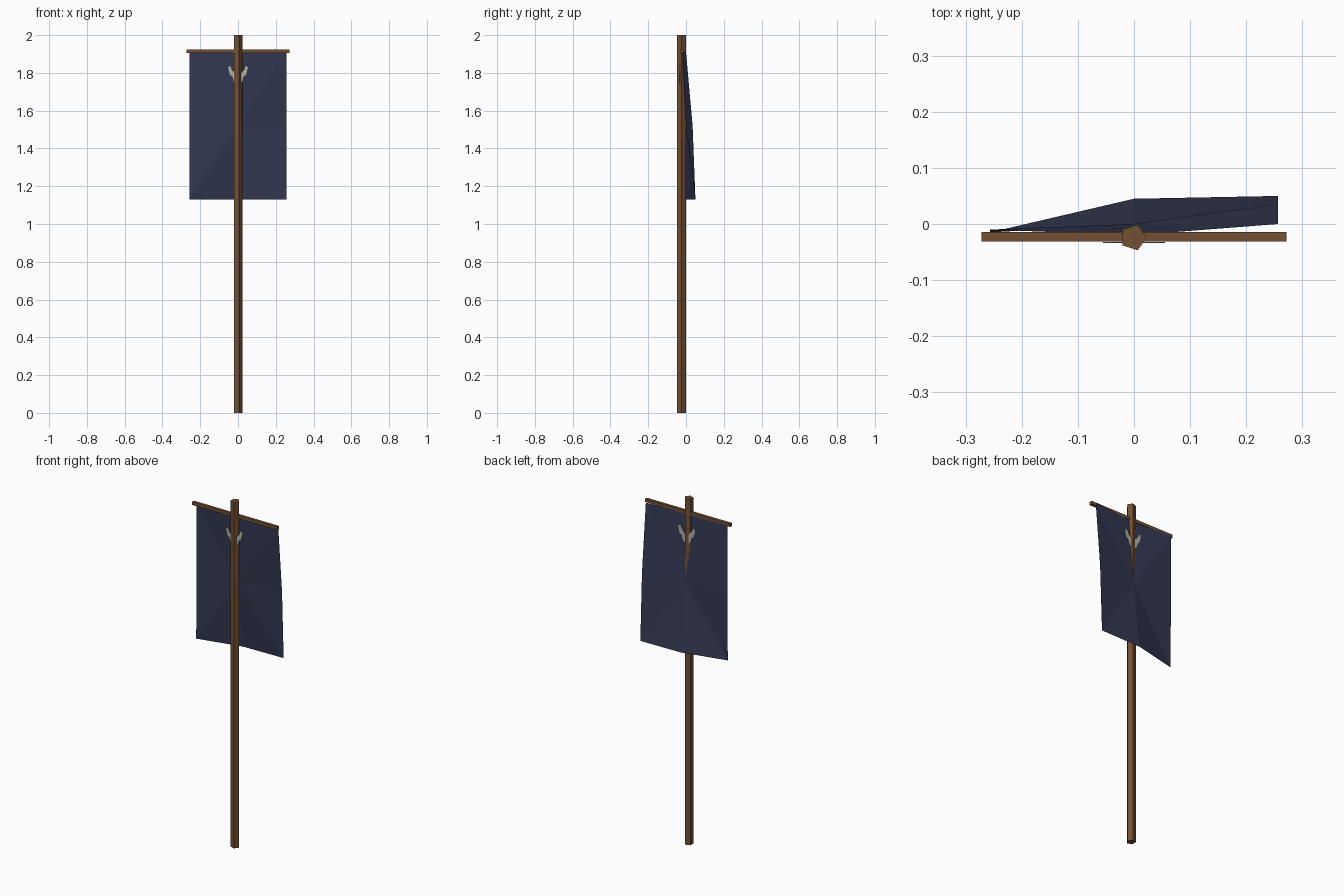
import bpy
import bmesh
import math

cube = bpy.data.objects.get("Cube")
if cube:
    bpy.data.objects.remove(cube, do_unlink=True)


def material(name, rgb):
    m = bpy.data.materials.new(name)
    m.use_nodes = True
    m.diffuse_color = (*rgb, 1)
    m.node_tree.nodes["Principled BSDF"].inputs["Base Color"].default_value = (*rgb, 1)
    return m


wood = material("brown wood", (0.17, 0.08, 0.034))
navy = material("navy cloth", (0.034, 0.041, 0.085))
grey = material("pale grey", (0.45, 0.45, 0.40))


def make(name, bm, mat):
    mesh = bpy.data.meshes.new(name)
    bm.to_mesh(mesh)
    bm.free()
    mesh.materials.append(mat)
    obj = bpy.data.objects.new(name, mesh)
    bpy.context.collection.objects.link(obj)
    return obj


# Five-sided pole, one corner towards +x
bm = bmesh.new()
bmesh.ops.create_cone(bm, cap_ends=True, segments=5, radius1=0.024, radius2=0.024, depth=2)
points = sorted({round(math.atan2(v.co.y, v.co.x), 3) for v in bm.verts}, key=abs)
turn = -points[0]
c, s = math.cos(turn), math.sin(turn)
for v in bm.verts:
    x, y = v.co.x, v.co.y
    v.co = (x * c - y * s - 0.001, x * s + y * c - 0.024, v.co.z + 1)
make("pole", bm, wood)

# Square crossbar
bm = bmesh.new()
bmesh.ops.create_cube(bm, size=1)
for v in bm.verts:
    v.co = (v.co.x * 0.544, v.co.y * 0.017 - 0.0225, v.co.z * 0.018 + 1.914)
make("crossbar", bm, wood)

# Hanging cloth: three rows of three points, folded along the triangle edges
bm = bmesh.new()
rows = [(1.91, (-0.010, -0.020, 0.000)),
        (1.52, (-0.010, 0.000, 0.035)),
        (1.13, (-0.015, 0.045, 0.050))]
grid = [[bm.verts.new((0.257 * (i - 1), y, z)) for i, y in enumerate(ys)] for z, ys in rows]
falling = {(0, 0), (1, 1)}
for r in range(2):
    for k in range(2):
        a, b = grid[r][k], grid[r][k + 1]
        d, e = grid[r + 1][k], grid[r + 1][k + 1]
        tris = [(a, d, e), (a, e, b)] if (r, k) in falling else [(a, d, b), (b, d, e)]
        for t in tris:
            bm.faces.new(t)
make("cloth", bm, navy)

# Pair of plain feather-shaped plates on the front and back of the cloth
outline = [(0.008, 1.74), (0.024, 1.752), (0.032, 1.78), (0.046, 1.79),
           (0.055, 1.83), (0.040, 1.842), (0.030, 1.815), (0.008, 1.79)]
for name, y in (("front_feathers", -0.033), ("back_feathers", -0.008)):
    bm = bmesh.new()
    for side in (1, -1):
        bm.faces.new([bm.verts.new((side * x, y, z)) for x, z in outline])
    bmesh.ops.recalc_face_normals(bm, faces=bm.faces)
    plate = make(name, bm, grey)
    thick = plate.modifiers.new("thickness", "SOLIDIFY")
    thick.thickness = 0.002
    thick.offset = 0
